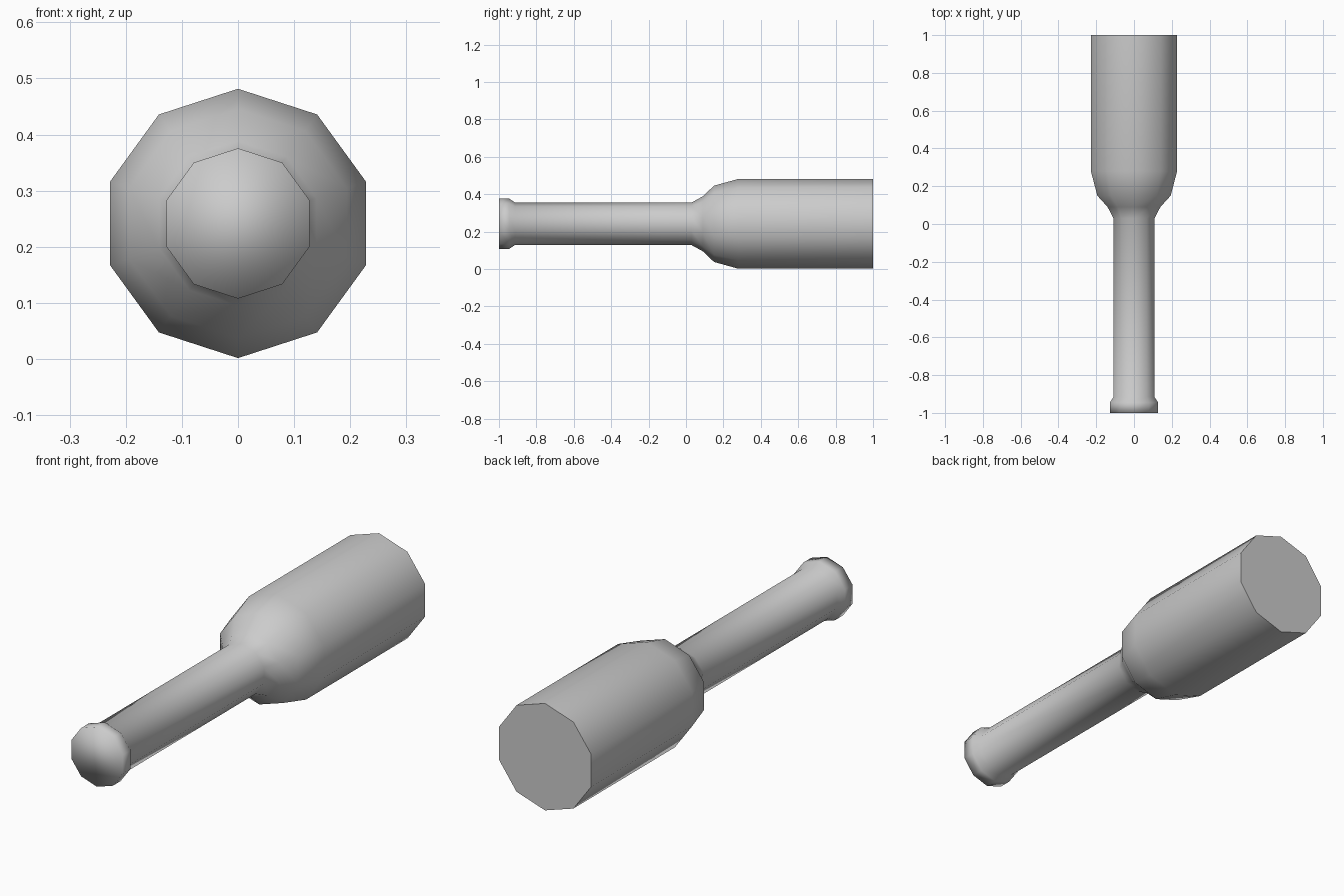
import bpy, bmesh, math

if "Cube" in bpy.data.objects:
    bpy.data.objects.remove(bpy.data.objects["Cube"])

SIDES = 10
AXIS_Z = 0.2415

# (position along y, radius) from the handle knob to the thick end
PROFILE = [(-1.0, 0.134), (-0.945, 0.134), (-0.915, 0.114), (0.03, 0.114),
           (0.09, 0.147), (0.15, 0.204), (0.28, 0.24), (1.0, 0.24)]

grey = bpy.data.materials.new("plain grey")
grey.diffuse_color = (0.6, 0.6, 0.6, 1)
grey.use_nodes = True
grey.node_tree.nodes["Principled BSDF"].inputs["Base Color"].default_value = grey.diffuse_color

# One turned body: knob, handle, flared shoulder and thick end
bm = bmesh.new()
rings = []
for y, r in PROFILE:
    rings.append([bm.verts.new((r * math.sin(2 * math.pi * i / SIDES), y,
                                AXIS_Z + r * math.cos(2 * math.pi * i / SIDES)))
                  for i in range(SIDES)])
for a, b in zip(rings, rings[1:]):
    for i in range(SIDES):
        j = (i + 1) % SIDES
        bm.faces.new((a[i], a[j], b[j], b[i]))
knob_cap = bm.faces.new(rings[0])
end_cap = bm.faces.new(rings[-1])
bmesh.ops.recalc_face_normals(bm, faces=bm.faces)

# Smooth all over, except the crisp flat thick end
for f in bm.faces:
    f.smooth = f is not end_cap
for e in end_cap.edges:
    e.smooth = False

mesh = bpy.data.meshes.new("club")
bm.to_mesh(mesh)
bm.free()
mesh.materials.append(grey)
club = bpy.data.objects.new("club", mesh)
bpy.context.collection.objects.link(club)
